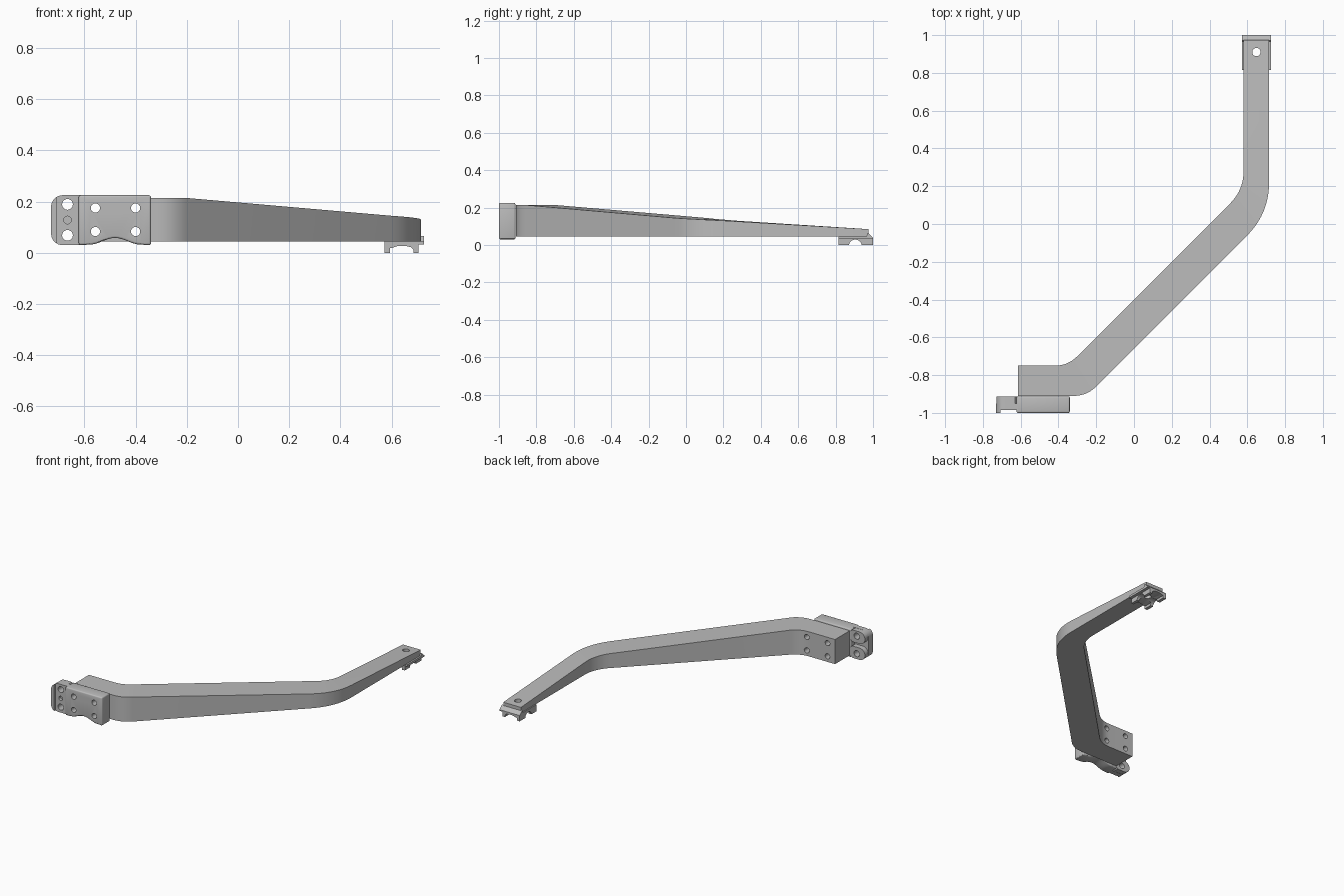
import bpy, bmesh, math
from mathutils import Vector

cube = bpy.data.objects.get("Cube")
if cube:
    bpy.data.objects.remove(cube, do_unlink=True)

grey = bpy.data.materials.new("mid_grey")
grey.use_nodes = True
grey.diffuse_color = (0.5, 0.5, 0.5, 1)
grey.node_tree.nodes["Principled BSDF"].inputs["Base Color"].default_value = (0.5, 0.5, 0.5, 1)


def make(name, bm):
    bmesh.ops.recalc_face_normals(bm, faces=bm.faces)
    mesh = bpy.data.meshes.new(name)
    bm.to_mesh(mesh)
    bm.free()
    mesh.materials.append(grey)
    ob = bpy.data.objects.new(name, mesh)
    bpy.context.collection.objects.link(ob)
    return ob


def prism(name, points, start, end, axis):
    """Extrude a 2D profile along x, y or z."""
    place = {"x": lambda a, b, h: (h, a, b),
             "y": lambda a, b, h: (a, h, b),
             "z": lambda a, b, h: (a, b, h)}[axis]
    bm = bmesh.new()
    low = [bm.verts.new(place(a, b, start)) for a, b in points]
    high = [bm.verts.new(place(a, b, end)) for a, b in points]
    bm.faces.new(low)
    bm.faces.new(high)
    for i in range(len(low)):
        j = (i + 1) % len(low)
        bm.faces.new((low[i], low[j], high[j], high[i]))
    return make(name, bm)


def arc(cx, cy, rx, ry, a0, a1, n):
    return [(cx + rx * math.cos(math.radians(a0 + (a1 - a0) * i / n)),
             cy + ry * math.sin(math.radians(a0 + (a1 - a0) * i / n))) for i in range(n + 1)]


def circle(cx, cy, r, n=24):
    return arc(cx, cy, r, r, 0, 360, n)[:-1]


def box(name, x0, x1, y0, y1, z0, z1):
    return prism(name, [(x0, y0), (x1, y0), (x1, y1), (x0, y1)], z0, z1, "z")


def apply(ob, mod):
    bpy.ops.object.select_all(action="DESELECT")
    bpy.context.view_layer.objects.active = ob
    ob.select_set(True)
    bpy.ops.object.modifier_apply(modifier=mod.name)


def combine(ob, other, operation="DIFFERENCE"):
    mod = ob.modifiers.new("combine", "BOOLEAN")
    mod.operation, mod.solver, mod.object = operation, "EXACT", other
    apply(ob, mod)
    bpy.data.objects.remove(other, do_unlink=True)


def bevel(ob, width):
    mod = ob.modifiers.new("soft_edges", "BEVEL")
    mod.width, mod.segments, mod.limit_method = width, 3, "ANGLE"
    mod.angle_limit = math.radians(40)
    apply(ob, mod)


def rail(points, setbacks, steps=10):
    """Plan line with its corners rounded."""
    pts = [Vector(p) for p in points]
    out = [pts[0]]
    for prev, p, nxt, d in zip(pts, pts[1:], pts[2:], setbacks):
        a = p + (prev - p).normalized() * d
        b = p + (nxt - p).normalized() * d
        for i in range(steps + 1):
            t = i / steps
            out.append(a * (1 - t) ** 2 + p * 2 * t * (1 - t) + b * t * t)
    return out + [pts[-1]]


# Bent arm: flat underside, top falling steadily along its length
inner = rail([(-0.615, -0.75), (-0.35, -0.75), (0.58, 0.18), (0.58, 0.975)], (0.07, 0.1))
outer = rail([(-0.615, -0.91), (-0.25, -0.91), (0.715, 0.055), (0.715, 0.975)], (0.07, 0.165))
mids = [(a + b) / 2 for a, b in zip(inner, outer)]
lengths = [0]
for a, b in zip(mids, mids[1:]):
    lengths.append(lengths[-1] + (b - a).length)
level = lengths[10]
bm = bmesh.new()
rings = []
for a, b, s in zip(inner, outer, lengths):
    top = 0.215 - 0.13 * max(0, s - level) / (lengths[-1] - level)
    rings.append([bm.verts.new((p.x, p.y, z)) for p, z in ((a, 0.045), (b, 0.045), (b, top), (a, top))])
for r, q in zip(rings, rings[1:]):
    for i in range(4):
        j = (i + 1) % 4
        bm.faces.new((r[i], r[j], q[j], q[i]))
bm.faces.new(rings[0])
bm.faces.new(rings[-1])
arm = make("arm", bm)

# Mounting block with a shallow arch underneath
arch = [(-0.48 + 0.1 * t, 0.032 + 0.013 * (1 + math.cos(math.pi * t)))
        for t in (i / 8 for i in range(-8, 9))]
block = prism("mounting_block", [(-0.622, 0.03)] + arch +
              [(-0.34, 0.03), (-0.34, 0.225), (-0.622, 0.225)], -1.0, -0.912, "y")
bevel(block, 0.008)

# Side ear: rounded plate, front rim and two rear bosses
corner = 0.045
ear_left = (arc(-0.73 + corner, 0.225 - corner, corner, corner, 90, 180, 8)
            + arc(-0.73 + corner, 0.03 + corner, corner, corner, 180, 270, 8))
ear = prism("ear", ear_left + [(-0.612, 0.03), (-0.612, 0.225)], -0.985, -0.95, "y")
rim = prism("ear_rim", ear_left, -1.0, -0.98, "y")
combine(rim, box("cutter", -0.706, -0.6, -1.1, -0.9, -0.1, 0.4))
combine(ear, rim, "UNION")
for z in (0.183, 0.072):
    boss = prism("boss", arc(-0.686, z, 0.043, 0.041, 90, 270, 12)
                 + [(-0.63, z - 0.041), (-0.62, z - 0.03), (-0.62, z + 0.03), (-0.63, z + 0.041)],
                 -0.96, -0.914, "y")
    combine(ear, boss, "UNION")

# Drilled holes
for x in (-0.557, -0.4):
    for z in (0.175, 0.083):
        for part in (arm, block):
            combine(part, prism("cutter", circle(x, z, 0.018), -1.1, -0.6, "y"))
for z in (0.189, 0.068):
    combine(ear, prism("cutter", circle(-0.666, z, 0.021), -1.1, -0.8, "y"))
combine(ear, prism("cutter", circle(-0.666, 0.128, 0.015), -1.1, -0.965, "y"))

# Foot: plate, sloped end lip and base crossed by two grooves
foot = prism("foot_plate", [(0.815, 0.032), (1.0, 0.032), (1.0, 0.04), (0.972, 0.065), (0.965, 0.047),
                            (0.815, 0.047)], 0.572, 0.726, "x")
base = box("foot_base", 0.572, 0.705, 0.815, 1.0, 0.0, 0.032)
combine(base, prism("cutter", arc(0.905, -0.003, 0.034, 0.032, 0, 180, 16), 0.5, 0.8, "x"))
combine(base, prism("cutter", [(0.594, -0.01), (0.685, -0.01), (0.685, 0.012), (0.675, 0.022), (0.655, 0.027),
                               (0.625, 0.027), (0.604, 0.02), (0.594, 0.018)], 0.7, 1.1, "y"))
for part in (arm, foot, base):
    combine(part, prism("cutter", circle(0.648, 0.91, 0.022), -0.1, 0.3, "z"))

# Smooth curves, sharp edges
bpy.ops.object.select_all(action="DESELECT")
for ob in (arm, block, ear, foot, base):
    ob.select_set(True)
bpy.context.view_layer.objects.active = arm
bpy.ops.object.shade_smooth_by_angle(angle=math.radians(30))
